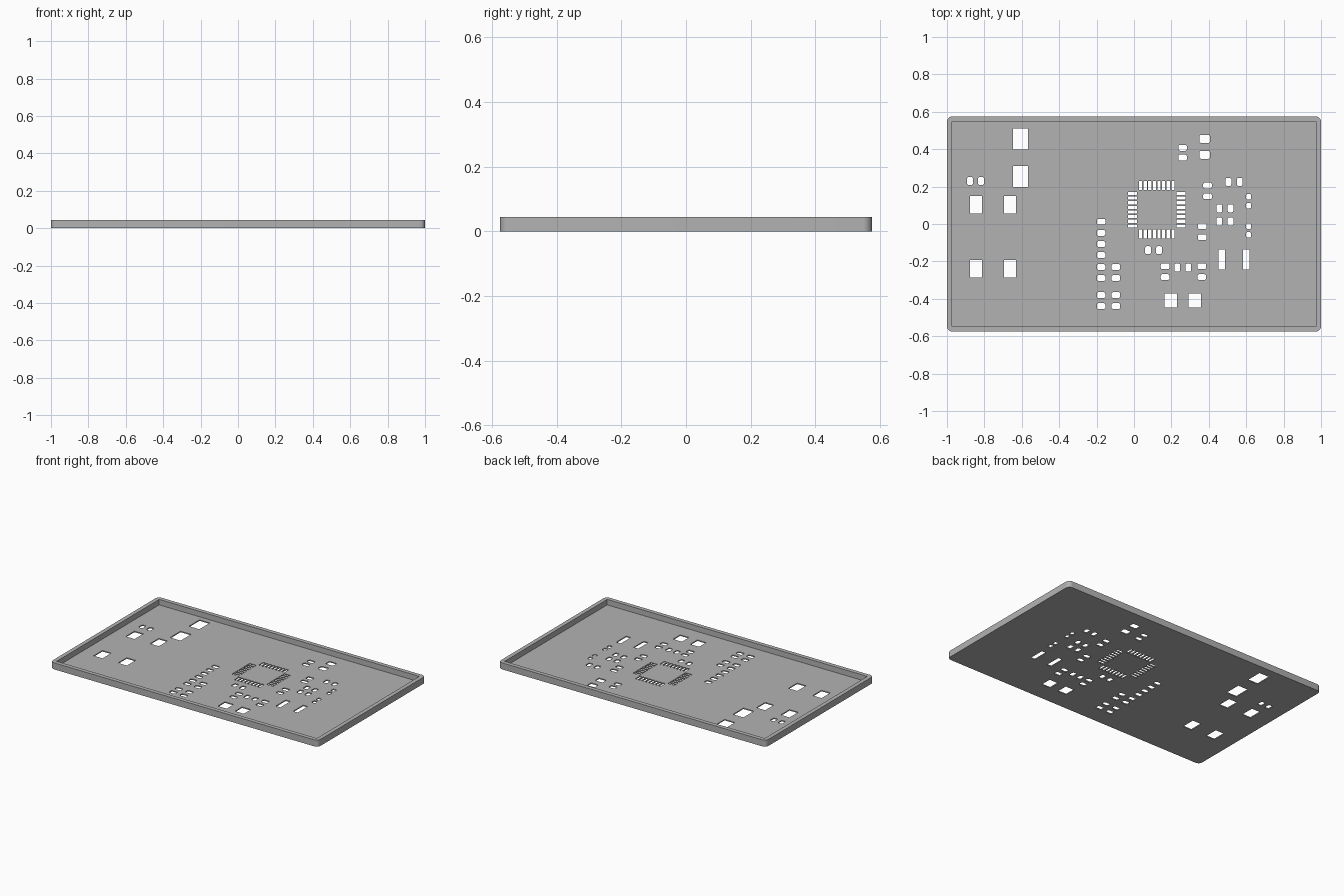
import bpy
import bmesh
from math import cos, sin, pi

old = bpy.data.objects.get("Cube")
if old:
    bpy.data.objects.remove(old)

WIDTH, DEPTH, HEIGHT = 2.0, 1.15, 0.044
WALL, FLOOR = 0.028, 0.007


def prism(bm, x, y, w, h, z0, z1, radius=0.0, steps=2):
    """Upright box with optional rounded vertical corners."""
    ring = []
    for k, (sx, sy) in enumerate(((1, 1), (-1, 1), (-1, -1), (1, -1))):
        cx, cy = x + sx * (w / 2 - radius), y + sy * (h / 2 - radius)
        for i in range(steps + 1 if radius else 1):
            a = (k + i / steps) * pi / 2
            ring.append((cx + radius * cos(a), cy + radius * sin(a)))
    low = [bm.verts.new((px, py, z0)) for px, py in ring]
    high = [bm.verts.new((px, py, z1)) for px, py in ring]
    bm.faces.new(low[::-1])
    bm.faces.new(high)
    n = len(ring)
    for i in range(n):
        j = (i + 1) % n
        bm.faces.new((low[i], low[j], high[j], high[i]))


def make_object(name, bm):
    mesh = bpy.data.meshes.new(name)
    bm.to_mesh(mesh)
    bm.free()
    obj = bpy.data.objects.new(name, mesh)
    bpy.context.collection.objects.link(obj)
    return obj


def cut(target, cutter):
    cutter.hide_render = True
    mod = target.modifiers.new("cut", 'BOOLEAN')
    mod.operation, mod.solver, mod.object = 'DIFFERENCE', 'EXACT', cutter
    bpy.context.view_layer.objects.active = target
    bpy.ops.object.modifier_apply(modifier=mod.name)
    bpy.data.objects.remove(cutter)


# Tray body with rounded corners
bm = bmesh.new()
prism(bm, 0, 0, WIDTH, DEPTH, 0, HEIGHT, 0.028, 8)
tray = make_object("stencil_tray", bm)

# Square-cornered recess inside the rim
bm = bmesh.new()
prism(bm, 0, 0, WIDTH - 2 * WALL, DEPTH - 2 * WALL, FLOOR, 2 * HEIGHT)
cut(tray, make_object("recess_cutter", bm))

# Pad openings: every x is paired with every y in a group
bm = bmesh.new()


def pads(xs, ys, w, h, radius=0.0):
    for x in xs:
        for y in ys:
            prism(bm, x, y, w, h, -HEIGHT, HEIGHT * 0.6, radius)


# Large square openings
pads([-0.607], [0.455, 0.254], 0.078, 0.112)
pads([-0.845, -0.663], [0.102, -0.24], 0.066, 0.093)
pads([0.196, 0.324], [-0.41], 0.066, 0.075)
pads([0.47, 0.6], [-0.19], 0.034, 0.107)

# Small wide openings, stacked in columns
WIDE = (0.046, 0.031, 0.008)
pads([-0.176], [0.012, -0.048, -0.107, -0.166], *WIDE)
pads([-0.176, -0.097], [-0.23, -0.289, -0.38, -0.439], *WIDE)
pads([0.26], [0.407, 0.355], *WIDE)
pads([0.393], [0.206, 0.148], *WIDE)
pads([0.365], [-0.012, -0.071], *WIDE)
pads([0.166, 0.362], [-0.226, -0.284], *WIDE)
pads([0.378], [0.455, 0.37], 0.056, 0.043, 0.008)
pads([0.613], [0.146, 0.098, -0.012, -0.058], 0.027, 0.03, 0.008)

# Small tall openings, side by side
TALL = (0.031, 0.043, 0.008)
pads([-0.877, -0.818], [0.23], *TALL)
pads([0.505, 0.565], [0.225], *TALL)
pads([0.456, 0.516], [0.084, 0.013], *TALL)
pads([0.075, 0.134], [-0.14], *TALL)
pads([0.231, 0.29], [-0.233], *TALL)

# Four rows of eight slots around the chip position
CX, CY, REACH, PITCH = 0.1215, 0.0765, 0.13, 0.0247
offsets = [(i - 3.5) * PITCH for i in range(8)]
pads([CX + o for o in offsets], [CY - REACH, CY + REACH], 0.017, 0.049)
pads([CX - REACH, CX + REACH], [CY + o for o in offsets], 0.049, 0.017)
cut(tray, make_object("pad_cutter", bm))

# Single grey plastic
grey = bpy.data.materials.new("grey plastic")
grey.use_nodes = True
colour = (0.45, 0.45, 0.45, 1)
grey.diffuse_color = colour
grey.node_tree.nodes["Principled BSDF"].inputs["Base Color"].default_value = colour
tray.data.materials.clear()
tray.data.materials.append(grey)
for face in tray.data.polygons:
    face.material_index = 0

# Smooth rounded corners, crisp edges elsewhere
tray.select_set(True)
bpy.context.view_layer.objects.active = tray
bpy.ops.object.shade_smooth_by_angle(angle=pi / 6)
